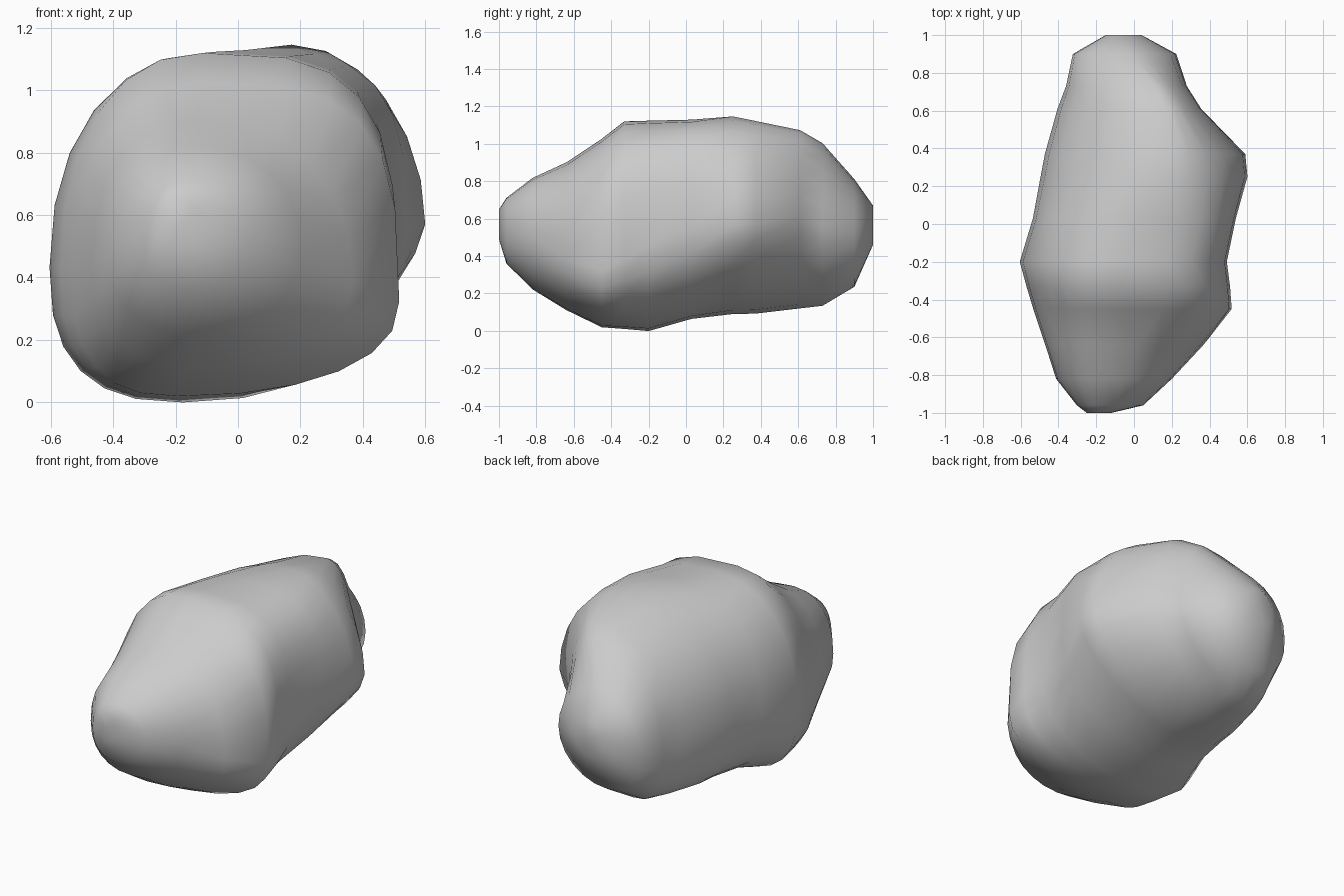
import bpy, bmesh
from math import cos, sin, pi

# Rock sections from front to back:
# y, left x, right x, bottom z, top z, height of left edge, height of right edge, bottom x, top x
SECTIONS = [
    (-1.00, -0.25, -0.12, 0.49, 0.65, 0.56, 0.57, -0.19, -0.19),
    (-0.96, -0.30, 0.05, 0.36, 0.71, 0.52, 0.54, -0.15, -0.16),
    (-0.82, -0.415, 0.20, 0.22, 0.82, 0.48, 0.50, -0.14, -0.15),
    (-0.64, -0.47, 0.37, 0.11, 0.90, 0.43, 0.38, -0.16, -0.13),
    (-0.45, -0.535, 0.525, 0.015, 1.03, 0.41, 0.31, -0.20, -0.12),
    (-0.33, -0.57, 0.51, 0.01, 1.125, 0.42, 0.37, -0.20, -0.12),
    (-0.20, -0.61, 0.49, -0.005, 1.125, 0.43, 0.45, -0.18, -0.08),
    (0.03, -0.535, 0.54, 0.065, 1.13, 0.46, 0.55, -0.14, 0.02),
    (0.25, -0.495, 0.605, 0.09, 1.15, 0.48, 0.57, -0.14, 0.18),
    (0.37, -0.475, 0.60, 0.09, 1.125, 0.48, 0.57, -0.15, 0.20),
    (0.61, -0.405, 0.35, 0.12, 1.075, 0.46, 0.62, -0.17, 0.18),
    (0.73, -0.36, 0.28, 0.13, 1.01, 0.48, 0.56, -0.16, 0.12),
    (0.90, -0.33, 0.23, 0.23, 0.81, 0.50, 0.53, -0.10, -0.02),
    (1.00, -0.15, 0.04, 0.46, 0.67, 0.55, 0.56, -0.06, -0.06),
]
# Corner boxiness (top right, top left, bottom left, bottom right)
FRONT, SHOULDER, BACK, TIP = ((2.2, 2.3, 2.3, 2.2), (3.3, 2.2, 2.6, 2.2),
                              (1.9, 2.1, 2.8, 1.6), (2.0, 2.1, 2.4, 2.0))
SEGMENTS = 24


def boxiness(y, quadrant):
    zone = FRONT if y < -0.6 else SHOULDER if y < 0.1 else BACK if y < 0.8 else TIP
    return zone[quadrant]


def section(y, left, right, bottom, top, zl, zr, xb, xt):
    """Lopsided rounded outline joining the four extremes."""
    points = []
    for i in range(SEGMENTS):
        a = 2 * pi * i / SEGMENTS
        c, s = cos(a), sin(a)
        side_x, side_z = (right, zr) if c >= 0 else (left, zl)
        mid_x, end_z = (xt, top) if s >= 0 else (xb, bottom)
        n = boxiness(y, i * 4 // SEGMENTS)
        u, v = abs(c) ** (2 / n), abs(s) ** (2 / n)
        points.append((mid_x + (side_x - mid_x) * u, y,
                       side_z + (end_z - side_z) * v))
    return points


# Loft the sections into one closed stone
bm = bmesh.new()
rings = [[bm.verts.new(p) for p in section(*s)] for s in SECTIONS]
for a, b in zip(rings, rings[1:]):
    for i in range(SEGMENTS):
        j = (i + 1) % SEGMENTS
        bm.faces.new((a[i], a[j], b[j], b[i]))
caps = [bm.faces.new(rings[0]), bm.faces.new(rings[-1])]
bmesh.ops.poke(bm, faces=caps)
bmesh.ops.recalc_face_normals(bm, faces=bm.faces)
for f in bm.faces:
    f.smooth = True

# Soften ridges between sections lightly
inner = [v for r in rings[1:-1] for v in r]
bmesh.ops.smooth_vert(bm, verts=inner, factor=0.15,
                      use_axis_x=True, use_axis_y=False, use_axis_z=True)
mesh = bpy.data.meshes.new("boulder")
bm.to_mesh(mesh)
bm.free()
rock = bpy.data.objects.new("boulder", mesh)
bpy.context.collection.objects.link(rock)
